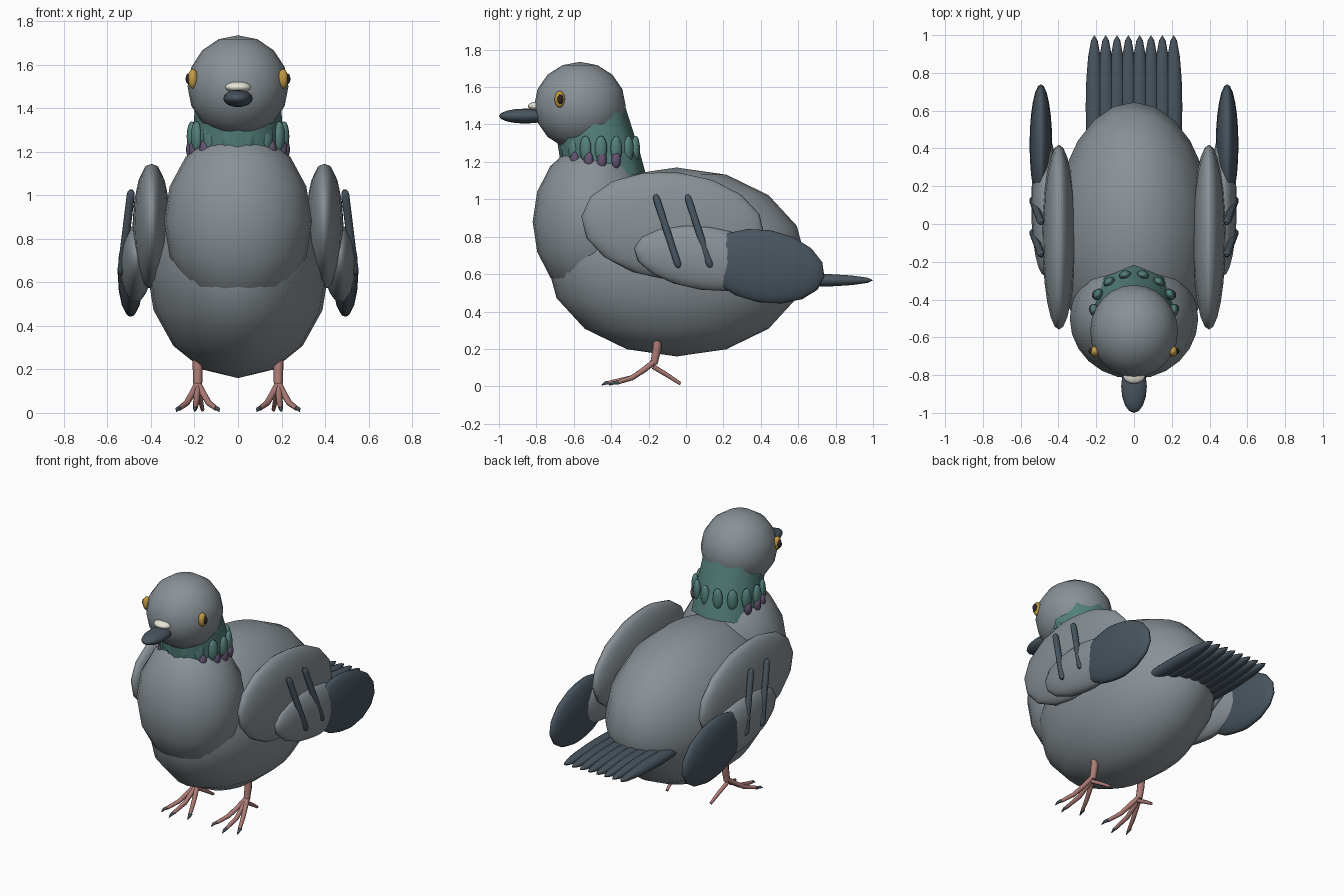
import bpy
from math import sin, cos, pi, radians
from mathutils import Vector

if "Cube" in bpy.data.objects:
    bpy.data.objects.remove(bpy.data.objects["Cube"])


def mat(name, r, g, b):
    m = bpy.data.materials.new(name)
    m.diffuse_color = (r, g, b, 1)
    m.use_nodes = True
    m.node_tree.nodes["Principled BSDF"].inputs["Base Color"].default_value = m.diffuse_color
    return m


GREY = mat("slate_grey", .25, .285, .31)
DARK = mat("dark_feather", .065, .09, .115)
TEAL = mat("teal", .09, .22, .2)
PURPLE = mat("purple", .13, .09, .17)
PINK = mat("pink", .42, .2, .18)
GOLD = mat("gold", .55, .33, .06)
WHITE = mat("cream", .8, .77, .68)
BLACK = mat("pupil", .03, .02, .02)


def finish(ob, name, m):
    ob.name = name
    ob.data.materials.append(m)
    for p in ob.data.polygons:
        p.use_smooth = True
    return ob


def ball(name, loc, size, m, rot=(0, 0, 0), seg=24, rings=8):
    bpy.ops.mesh.primitive_uv_sphere_add(segments=seg, ring_count=rings, radius=1,
                                         location=loc, rotation=rot)
    ob = bpy.context.object
    ob.scale = size
    return finish(ob, name, m)


def tube(name, pts, m):
    """Tube through (x, y, z, radius) points."""
    cu = bpy.data.curves.new(name, 'CURVE')
    cu.dimensions = '3D'
    cu.bevel_depth = 1
    cu.bevel_resolution = 2
    cu.use_fill_caps = True
    sp = cu.splines.new('POLY')
    sp.points.add(len(pts) - 1)
    for p, (x, y, z, r) in zip(sp.points, pts):
        p.co = (x, y, z, 1)
        p.radius = r
    ob = bpy.data.objects.new(name, cu)
    bpy.context.collection.objects.link(ob)
    bpy.ops.object.select_all(action='DESELECT')
    ob.select_set(True)
    bpy.context.view_layer.objects.active = ob
    bpy.ops.object.convert(target='MESH')
    ob = bpy.context.object
    return finish(ob, name, m)


def rod(name, a, b, r, m):
    """Round-ended rod."""
    a, b = Vector(a), Vector(b)
    pts = [(*a.lerp(b, t), r * k) for t, k in
           ((0, .4), (.03, .85), (.07, 1), (.93, 1), (.97, .85), (1, .4))]
    return tube(name, pts, m)


# Body, breast and head
ball("body", (0, -.05, .665), (.42, .695, .505), GREY)
ball("breast", (0, -.5, .88), (.34, .32, .42), GREY)
ball("head", (0, -.567, 1.5), (.232, .245, .235), GREY)

# Neck, leaning forward
tube("neck", [(0, -.435, 1.1, .222), (0, -.455, 1.2, .215), (0, -.525, 1.5, .19)], TEAL)

# Neck feathers
for i in range(14):
    a = 2 * pi * (i + .5) / 14
    ball("neck_feather", (.212 * sin(a), -.455 - .19 * cos(a), 1.27),
         (.033, .024, .07), TEAL, (0, 0, a), 12, 8)
for s in (-1, 1):
    for deg in (45, 70, 90, 112):
        a = s * radians(deg)
        ball("lower_neck_feather", (.217 * sin(a), -.45 - .205 * cos(a), 1.21),
             (.026, .022, .045), PURPLE, (0, 0, a), 12, 8)

# Beak and cere
ball("beak", (0, -.86, 1.445), (.068, .14, .04), DARK, seg=16)
ball("cere", (0, -.8, 1.497), (.06, .046, .025), WHITE, seg=16)

# Tail fan
for i in range(8):
    ball("tail_feather", (-.21 + .06 * i, .62, .567), (.046, .38, .036), DARK, seg=16)

for s in (-1, 1):
    # Eyes
    ball("eye", (s * .207, -.675, 1.535), (.024, .028, .045), GOLD, seg=16)
    ball("pupil", (s * .225, -.672, 1.535), (.016, .016, .026), BLACK, seg=12)

    # Wings
    tilt = (radians(-6), 0, 0)
    ball("wing", (s * .397, -.07, .857), (.088, .492, .288), GREY, tilt)
    ball("wing_covert", (s * .47, .1, .685), (.074, .38, .17), GREY, (radians(-8), 0, 0))
    ball("wing_tip", (s * .493, .42, .642), (.06, .325, .195), DARK, (radians(-10), 0, 0))
    for y in (-.16, .01):
        rod("wing_bar", (s * .49, y - .005, 1.025), (s * .538, y + .122, .635), .02, DARK)

    # Legs, toes and claws
    x = s * .185
    tube("leg", [(x, -.15, .28, .023), (x, -.155, .2, .023), (x, -.172, .12, .02)], PINK)
    for dx, ty in ((-.085, -.37), (.012, -.41), (.085, -.37)):
        tx = x + s * dx
        mx, my = x + s * dx * .6, -.29
        tube("toe", [(x, -.165, .135, .016), (x + s * dx * .3, -.225, .088, .015),
                     (mx, my, .045, .014), (tx, ty, .02, .011)], PINK)
        tube("claw", [(tx, ty + .01, .021, .011), (tx + s * dx * .1, ty - .02, .018, .009),
                      (tx + s * dx * .15, ty - .042, .006, .002)], DARK)
    tube("hind_toe", [(x, -.175, .105, .013), (x - s * .012, -.1, .06, .012),
                      (x - s * .022, -.03, .014, .009)], PINK)
